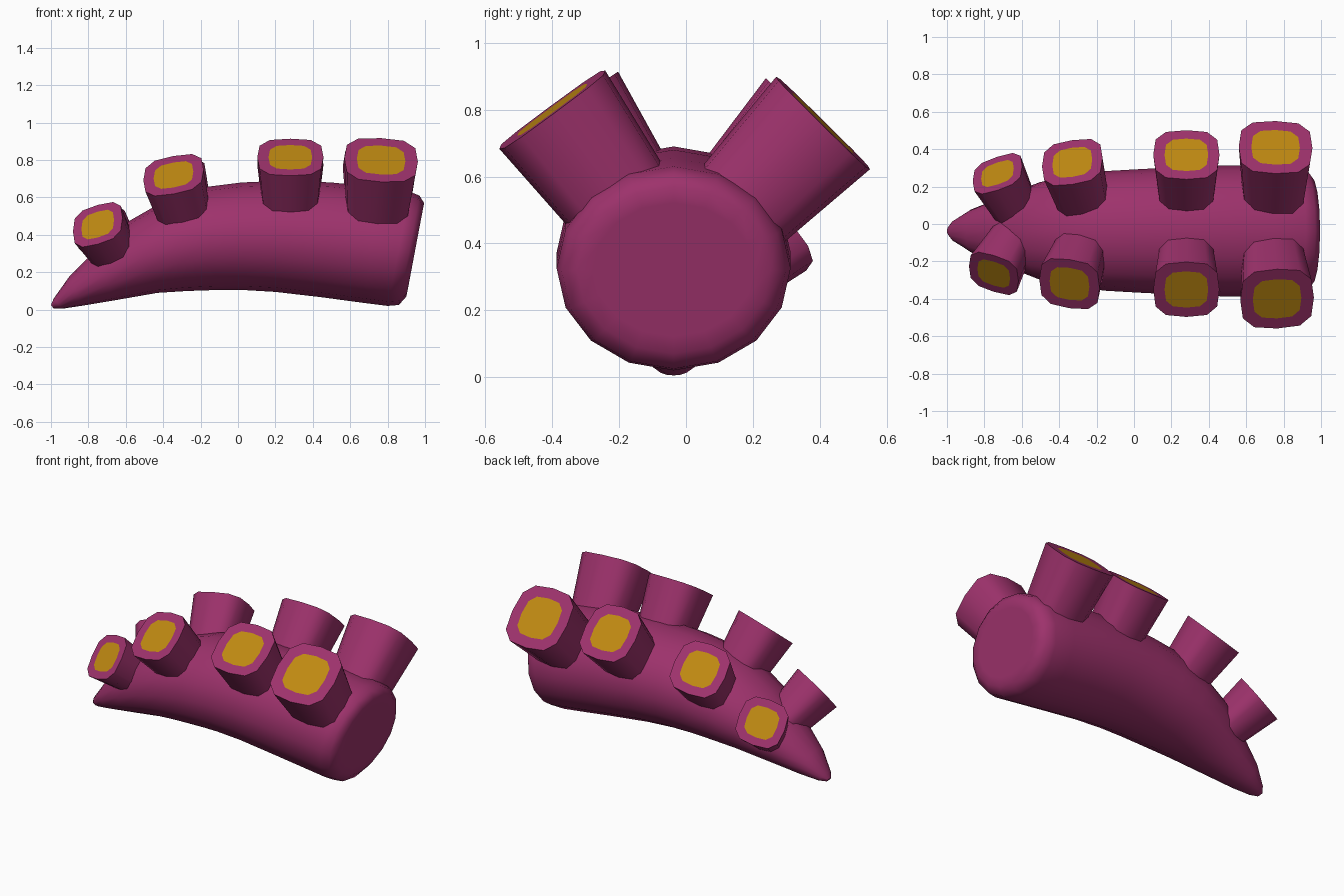
import bpy
import bmesh
from math import sin, cos, pi, radians
from mathutils import Vector

cube = bpy.data.objects.get("Cube")
if cube:
    bpy.data.objects.remove(cube, do_unlink=True)


def material(name, color):
    m = bpy.data.materials.new(name)
    m.use_nodes = True
    m.diffuse_color = color
    m.node_tree.nodes["Principled BSDF"].inputs["Base Color"].default_value = color
    return m


PURPLE = material("magenta skin", (0.34, 0.032, 0.15, 1))
GOLD = material("gold opening", (0.52, 0.25, 0.006, 1))


def loft(name, rings, materials, angle, gold_end=False):
    """Skin a list of point rings, closing both ends."""
    bm = bmesh.new()
    loops = [[bm.verts.new(p) for p in ring] for ring in rings]
    count = len(loops[0])
    for a, b in zip(loops, loops[1:]):
        for i in range(count):
            j = (i + 1) % count
            bm.faces.new((a[i], a[j], b[j], b[i]))
    bm.faces.new(loops[0][::-1])
    end = bm.faces.new(loops[-1])
    if gold_end:
        end.material_index = 1
    bmesh.ops.recalc_face_normals(bm, faces=bm.faces)
    mesh = bpy.data.meshes.new(name)
    bm.to_mesh(mesh)
    bm.free()
    for m in materials:
        mesh.materials.append(m)
    obj = bpy.data.objects.new(name, mesh)
    bpy.context.collection.objects.link(obj)
    bpy.ops.object.select_all(action="DESELECT")
    obj.select_set(True)
    bpy.context.view_layer.objects.active = obj
    bpy.ops.object.shade_smooth_by_angle(angle=radians(angle))
    return obj


# Curved body: each section is top x, top z, bottom x, bottom z, half width
SIDES = 16
sections = [
    (-1.0, .025, -.985, .005, .02), (-.985, .06, -.94, .005, .055),
    (-.9, .18, -.84, .02, .115), (-.76, .32, -.66, .05, .18),
    (-.58, .475, -.43, .09, .26), (-.38, .59, -.27, .1, .3),
    (-.18, .655, -.12, .105, .32), (.02, .68, .03, .105, .33),
    (.25, .69, .2, .095, .34), (.5, .68, .45, .066, .35),
    (.75, .655, .68, .035, .35), (.92, .63, .8, .02, .35),
    (.97, .61, .86, .025, .335), (.995, .57, .9, .07, .29),
    (.985, .52, .91, .12, .24),
]


def body_ring(tx, tz, bx, bz, width):
    top, bottom = Vector((tx, -.037, tz)), Vector((bx, -.037, bz))
    mid, up = (top + bottom) / 2, (top - bottom) / 2
    side = Vector((0, width, 0))
    turns = [2 * pi * i / SIDES for i in range(SIDES)]
    return [mid + up * cos(t) + side * sin(t) for t in turns]


loft("body", [body_ring(*s) for s in sections], [PURPLE], 50)

# Rounded square outline shared by all stalks
quarter = [(1, 0), (.93, .62), (.62, .93)]
outline = []
for turn in range(4):
    for x, y in quarter:
        for _ in range(turn):
            x, y = -y, x
        outline.append((x, y))


def stalk(name, tip, direction, half, length):
    n = Vector(direction).normalized()
    u = (Vector((1, 0, 0)) - n * n.x).normalized()
    v = n.cross(u)
    tip = Vector(tip)

    def ring(depth, size):
        return [tip - n * depth + (u * x + v * y) * size for x, y in outline]

    rings = [ring(length, half * .8), ring(0, half), ring(0, half * .66)]
    loft(name, rings, [PURPLE, GOLD], 40, gold_end=True)


# Two rows of flared stalks: tip centre and direction for front, then back
stalks = [
    ("tail", .143, .28, (-.75, -.265, .455), (-.38, -.68, .63),
     (-.73, .27, .43), (-.38, .72, .58)),
    ("rear_middle", .165, .36, (-.345, -.32, .72), (-.22, -.6, .77),
     (-.33, .33, .69), (-.2, .68, .7)),
    ("fore_middle", .177, .4, (.28, -.35, .815), (0, -.56, .83),
     (.28, .37, .775), (0, .67, .74)),
    ("head", .197, .45, (.765, -.4, .8), (.06, -.59, .8),
     (.757, .41, .76), (.03, .7, .71)),
]
for place, half, length, f_tip, f_dir, b_tip, b_dir in stalks:
    stalk("front_stalk_" + place, f_tip, f_dir, half, length)
    stalk("back_stalk_" + place, b_tip, b_dir, half, length)
